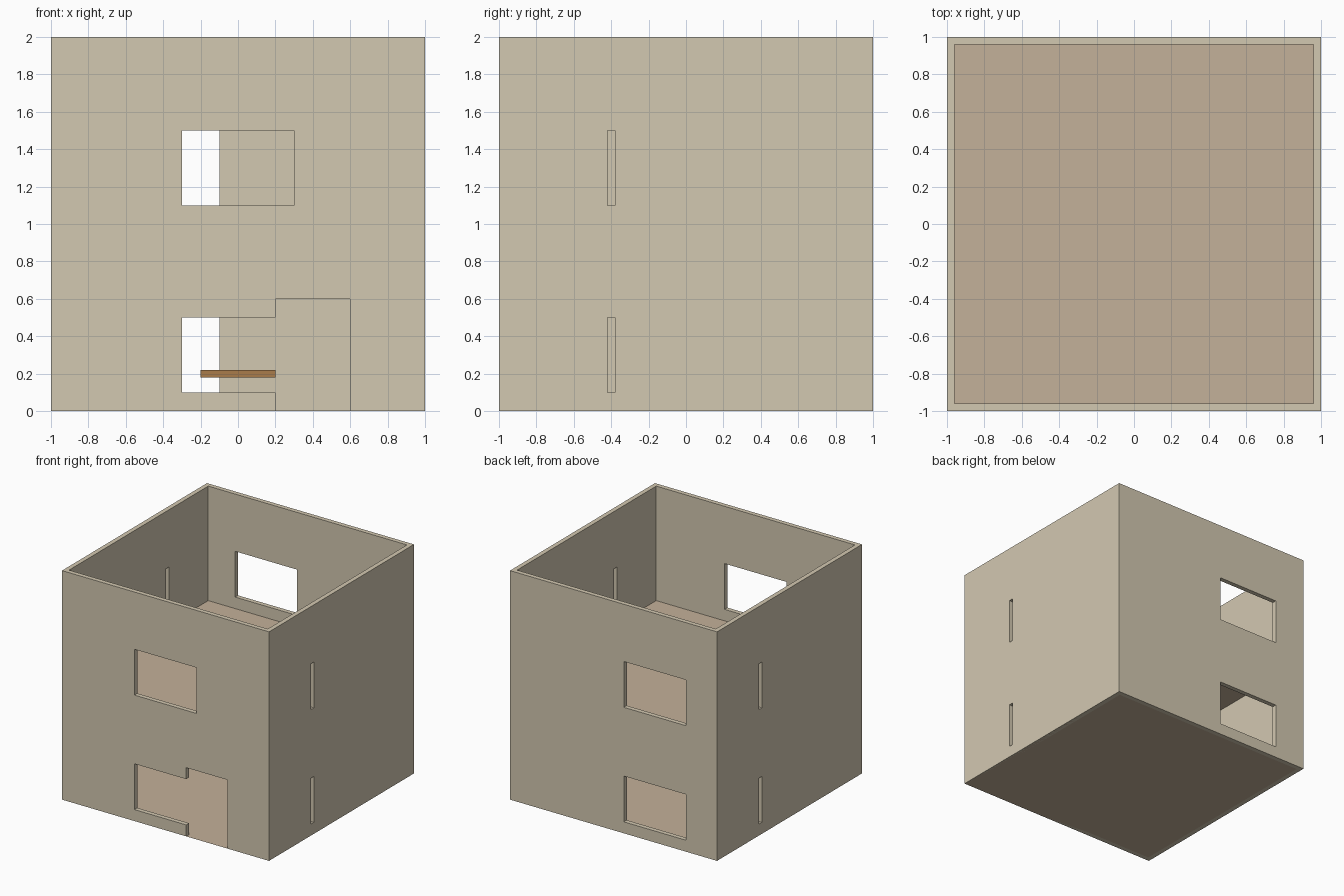
import bpy

if "Cube" in bpy.data.objects:
    bpy.data.objects.remove(bpy.data.objects["Cube"])

T = 0.04  # wall thickness


def material(name, rgb):
    m = bpy.data.materials.new(name)
    m.diffuse_color = (*rgb, 1)
    m.use_nodes = True
    m.node_tree.nodes["Principled BSDF"].inputs["Base Color"].default_value = m.diffuse_color
    return m


def box(name, x, y, z, mat=None):
    """Box from (min, max) ranges on each axis."""
    lo, hi = zip(x, y, z)
    bpy.ops.mesh.primitive_cube_add(size=1, location=[(a + b) / 2 for a, b in zip(lo, hi)])
    ob = bpy.context.object
    ob.name = name
    ob.scale = [b - a for a, b in zip(lo, hi)]
    bpy.ops.object.transform_apply(location=False, rotation=False, scale=True)
    if mat:
        ob.data.materials.append(mat)
    return ob


def cut(target, x, y, z):
    cutter = box("cutter", x, y, z)
    cutter.hide_render = True
    mod = target.modifiers.new("cut", 'BOOLEAN')
    mod.operation = 'DIFFERENCE'
    mod.solver = 'EXACT'
    mod.object = cutter
    bpy.context.view_layer.objects.active = target
    bpy.ops.object.modifier_apply(modifier=mod.name)
    bpy.data.objects.remove(cutter)


wall_mat = material("plaster", (0.65, 0.58, 0.44))
floor_mat = material("floor", (0.55, 0.44, 0.32))
wood_mat = material("wood", (0.40, 0.20, 0.07))

# Open shell of four walls
walls = box("walls", (-1, 1), (-1, 1), (0, 2), wall_mat)
cut(walls, (-1 + T, 1 - T), (-1 + T, 1 - T), (-1, 3))

# Door joined to the lower front window
front, back = (-1.1, -0.9), (0.9, 1.1)
cut(walls, (0.2, 0.6), front, (-0.1, 0.6))

# Windows and side slits, repeated on both storeys
for base in (0, 1):
    z = (base + 0.1, base + 0.5)
    cut(walls, (-0.3, 0.3), front, z)
    cut(walls, (-0.7, -0.1), back, z)
    cut(walls, (0.9, 1.1), (-0.42, -0.38), z)
    cut(walls, (-1.1, -0.9), (0.38, 0.42), z)

# Thin floor sheets
for name, z, size in (("ground_floor", 0, 2), ("upper_floor", 1, 2 - 2 * T)):
    bpy.ops.mesh.primitive_plane_add(size=size, location=(0, 0, z))
    floor = bpy.context.object
    floor.name = name
    floor.data.materials.append(floor_mat)

# Table top in the middle of the ground floor
box("table_top", (-0.2, 0.2), (-0.2, 0.2), (0.18, 0.22), wood_mat)
